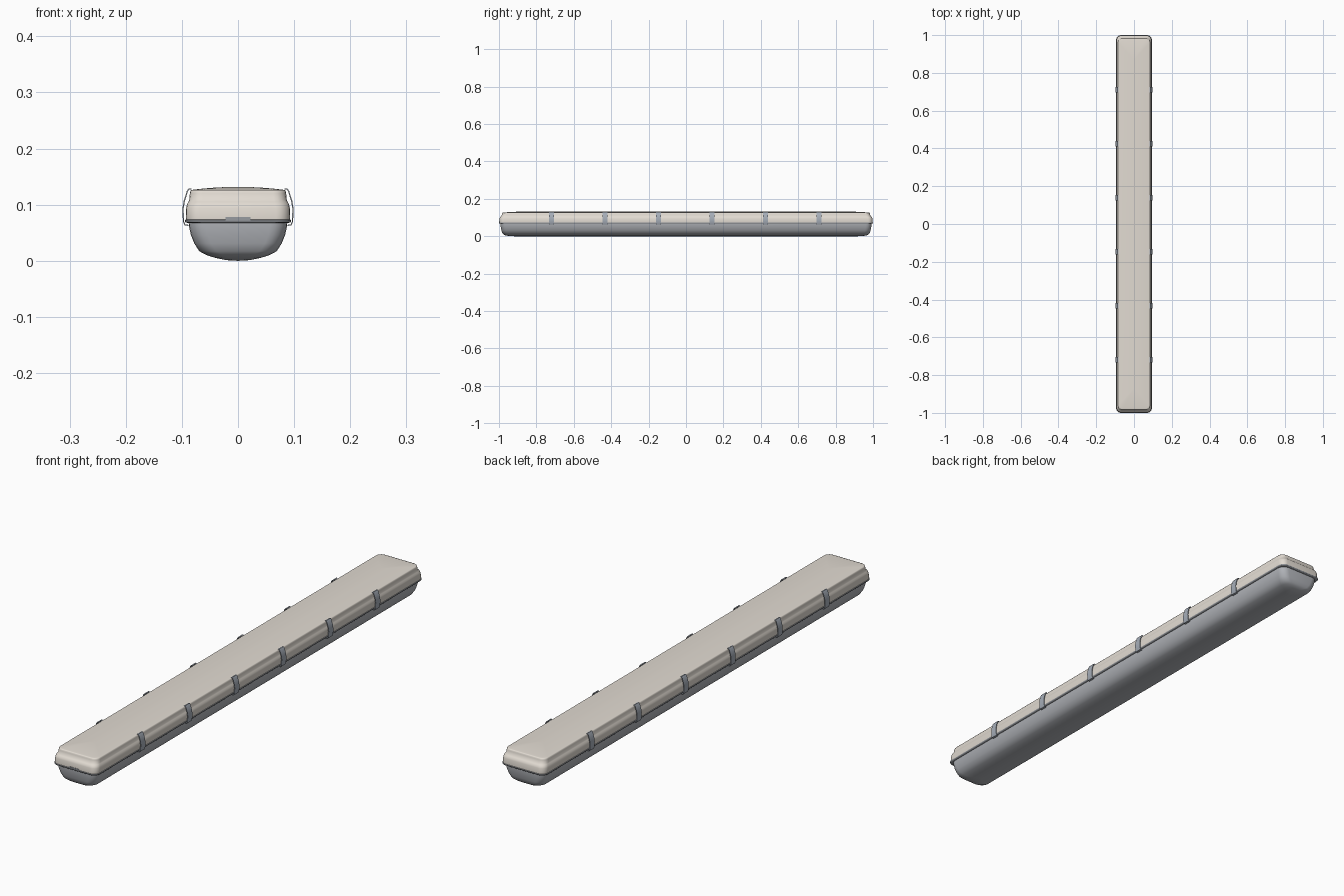
import bpy, bmesh, math
from mathutils import Vector

if "Cube" in bpy.data.objects:
    bpy.data.objects.remove(bpy.data.objects["Cube"])


def material(name, rgb):
    m = bpy.data.materials.new(name)
    m.diffuse_color = (*rgb, 1)
    m.use_nodes = True
    m.node_tree.nodes["Principled BSDF"].inputs["Base Color"].default_value = m.diffuse_color
    return m


BEIGE = material("warm_beige", (0.76, 0.71, 0.645))
GREY = material("diffuser_grey", (0.44, 0.455, 0.485))
DARK = material("gasket_grey", (0.31, 0.325, 0.35))
STEEL = material("clip_steel", (0.38, 0.42, 0.48))


def finish(name, bm, mat, angle):
    bmesh.ops.recalc_face_normals(bm, faces=bm.faces)
    me = bpy.data.meshes.new(name)
    bm.to_mesh(me)
    bm.free()
    me.materials.append(mat)
    ob = bpy.data.objects.new(name, me)
    bpy.context.collection.objects.link(ob)
    bpy.ops.object.select_all(action='DESELECT')
    ob.select_set(True)
    bpy.context.view_layer.objects.active = ob
    bpy.ops.object.shade_smooth_by_angle(angle=math.radians(angle))
    return ob


def ring(bm, hx, hy, r, z, seg=5):
    # rounded rectangle loop
    r = min(r, hx * 0.9)
    vs = []
    for k, (sx, sy) in enumerate([(1, 1), (-1, 1), (-1, -1), (1, -1)]):
        for i in range(seg + 1):
            a = (k + i / seg) * math.pi / 2
            vs.append(bm.verts.new((sx * (hx - r) + r * math.cos(a),
                                    sy * (hy - r) + r * math.sin(a), z)))
    return vs


def loft(name, rings, mat, angle=40):
    bm = bmesh.new()
    loops = [ring(bm, *p) for p in rings]
    n = len(loops[0])
    for a, b in zip(loops, loops[1:]):
        for i in range(n):
            j = (i + 1) % n
            bm.faces.new((a[i], a[j], b[j], b[i]))
    bm.faces.new(loops[0][::-1])
    bm.faces.new(loops[-1])
    return finish(name, bm, mat, angle)


# lower diffuser bowl: (half x, half y, corner radius, z)
loft("diffuser", [
    (0.003, 0.92, 0.003, 0.0), (0.02, 0.945, 0.015, 0.001),
    (0.040, 0.966, 0.025, 0.005), (0.056, 0.976, 0.03, 0.010),
    (0.069, 0.983, 0.03, 0.017), (0.078, 0.987, 0.03, 0.031),
    (0.084, 0.990, 0.03, 0.046), (0.0875, 0.992, 0.03, 0.062),
    (0.088, 0.992, 0.03, 0.070)], GREY, 45)

# seal between the two halves
loft("gasket", [
    (0.089, 0.993, 0.025, 0.067), (0.0935, 0.999, 0.025, 0.0685),
    (0.0945, 1.0, 0.025, 0.070), (0.0945, 1.0, 0.025, 0.0725),
    (0.0925, 0.998, 0.025, 0.0735)], DARK, 50)

# upper housing with stepped rim and crowned, hipped top
top = []
for t in (0.97, 0.9, 0.75, 0.55, 0.3, 0.03):
    top.append((0.083 * t, 0.87 + 0.111 * t, 0.022 * t,
                0.1262 + 0.0055 * (1 - t * t)))
loft("housing", [
    (0.0925, 0.998, 0.025, 0.073), (0.0930, 0.998, 0.025, 0.076),
    (0.0925, 0.997, 0.025, 0.094),
    (0.0910, 0.995, 0.025, 0.100), (0.0885, 0.991, 0.024, 0.105),
    (0.0868, 0.986, 0.023, 0.109), (0.0858, 0.984, 0.023, 0.120),
    (0.0850, 0.983, 0.022, 0.1240), (0.0836, 0.982, 0.022, 0.1258)] + top,
    BEIGE, 75)

# raised tab of the seal at the front end
bm = bmesh.new()
bmesh.ops.create_cube(bm, size=1)
for v in bm.verts:
    v.co = Vector((v.co.x * 0.044, -0.9965 + v.co.y * 0.006, 0.0755 + v.co.z * 0.005))
finish("gasket_tab", bm, DARK, 30)

# spring clips along both sides
PATH = [(0.088, 0.0640), (0.0940, 0.0650), (0.0960, 0.070), (0.0970, 0.092),
        (0.0945, 0.107), (0.0890, 0.124), (0.0868, 0.1270), (0.0830, 0.1267)]


def clip(name, side, y, width=0.028, thick=0.0022):
    bm = bmesh.new()
    pts = [Vector(p) for p in PATH]
    rows = []
    for i, p in enumerate(pts):
        d = (pts[min(i + 1, len(pts) - 1)] - pts[max(i - 1, 0)]).normalized()
        q = p + Vector((d.y, -d.x)) * thick
        rows.append([bm.verts.new((side * c.x, y + s * width / 2, c.y))
                     for c, s in ((p, -1), (p, 1), (q, 1), (q, -1))])
    for a, b in zip(rows, rows[1:]):
        for k in range(4):
            m = (k + 1) % 4
            bm.faces.new((a[k], a[m], b[m], b[k]))
    bm.faces.new(rows[0])
    bm.faces.new(rows[-1])
    finish(name, bm, STEEL, 40)


for i in range(6):
    y = -0.719 + i * 0.286
    clip(f"clip_right_{i + 1}", 1, y)
    clip(f"clip_left_{i + 1}", -1, y)
